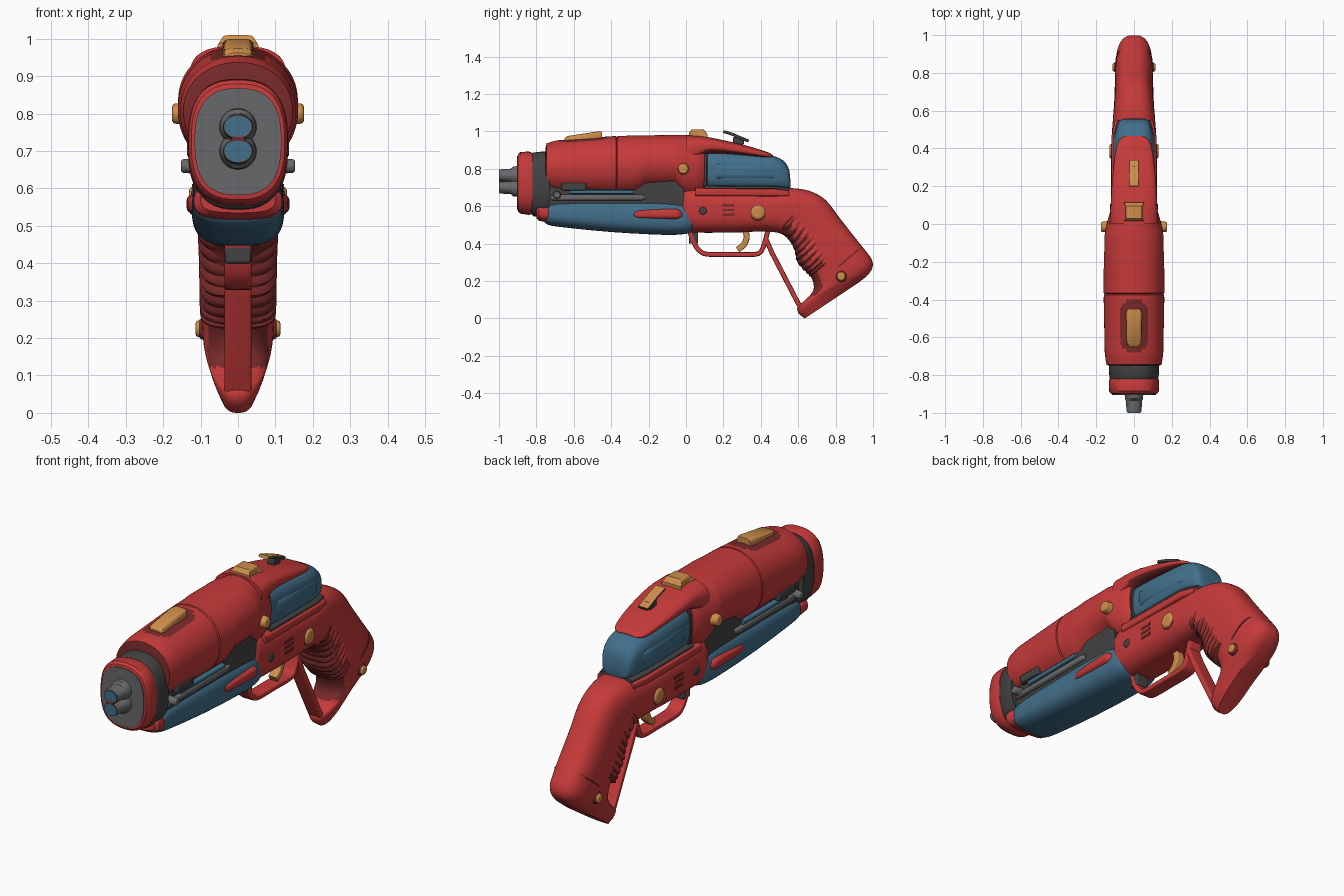
import bpy, bmesh, math
from mathutils import Vector, Matrix


def material(name, rgb):
    m = bpy.data.materials.new(name)
    m.diffuse_color = (*rgb, 1)
    return m


RED = material("red", (0.57, 0.042, 0.042))
DARK_RED = material("dark red", (0.19, 0.023, 0.023))
BLUE = material("blue", (0.055, 0.16, 0.26))
GREY = material("grey", (0.14, 0.14, 0.145))
DARK = material("dark grey", (0.055, 0.055, 0.055))
ORANGE = material("orange", (0.62, 0.27, 0.07))


def finish(name, bm, mat):
    bmesh.ops.recalc_face_normals(bm, faces=bm.faces)
    me = bpy.data.meshes.new(name)
    bm.to_mesh(me)
    bm.free()
    me.materials.append(mat)
    ob = bpy.data.objects.new(name, me)
    bpy.context.collection.objects.link(ob)
    return ob


def paint(ob, mat, rule):
    # second colour on faces chosen by centre and normal
    ob.data.materials.append(mat)
    for f in ob.data.polygons:
        if rule(f.center, f.normal):
            f.material_index = 1


def spline(rows, n):
    # Catmull-Rom subdivision of station rows
    out = []
    for i in range(len(rows) - 1):
        p = [rows[max(0, min(len(rows) - 1, i + k))] for k in (-1, 0, 1, 2)]
        for j in range(n):
            t = j / n
            out.append([0.5 * (2 * b + (c - a) * t + (2 * a - 5 * b + 4 * c - d) * t * t
                               + (3 * b - a - 3 * c + d) * t ** 3) for a, b, c, d in zip(*p)])
    return out + [rows[-1]]


def loft(name, rows, mat, e=2.4, n=40, smooth=0):
    # rows: top y, top z, bottom y, bottom z, half width; superellipse rings
    if smooth:
        rows = spline(rows, smooth)
    bm = bmesh.new()
    rings = []
    for ty, tz, by, bz, hx in rows:
        mid, half = Vector((0, (ty + by) / 2, (tz + bz) / 2)), Vector((0, (ty - by) / 2, (tz - bz) / 2))
        ring = []
        for k in range(n):
            a = 2 * math.pi * (k + 0.5) / n
            c, s = math.cos(a), math.sin(a)
            u, v = math.copysign(abs(c) ** (2 / e), c), math.copysign(abs(s) ** (2 / e), s)
            ring.append(bm.verts.new(mid + half * v + Vector((hx * u, 0, 0))))
        rings.append(ring)
    for a, b in zip(rings, rings[1:]):
        for k in range(n):
            bm.faces.new((a[k], a[(k + 1) % n], b[(k + 1) % n], b[k]))
    bm.faces.new(rings[0])
    bm.faces.new(rings[-1])
    return finish(name, bm, mat)


def along(name, rows, mat, e=2.4, n=40, smooth=0):
    # rows: y, top z, bottom z, half width
    return loft(name, [(y, t, y, b, w) for y, t, b, w in rows], mat, e, n, smooth)


def bar(name, pts, thick, hx, mat, smooth=0):
    # flat strap following a path in the side plane
    if smooth:
        pts = spline(pts, smooth)
    rows = []
    for i, (y, z) in enumerate(pts):
        a, b = pts[max(0, i - 1)], pts[min(len(pts) - 1, i + 1)]
        d = Vector((b[0] - a[0], b[1] - a[1])).normalized() * thick
        rows.append((y - d.y, z + d.x, y + d.y, z - d.x, hx))
    return loft(name, rows, mat, 6, 24)


def box(name, x, y, z, sx, sy, sz, mat, bevel=0.006):
    bm = bmesh.new()
    bmesh.ops.create_cube(bm, size=1, matrix=Matrix.Translation((x, y, z)) @ Matrix.Diagonal((sx, sy, sz, 1)))
    ob = finish(name, bm, mat)
    if bevel:
        m = ob.modifiers.new("bevel", "BEVEL")
        m.width, m.segments = bevel, 2


def button(name, y, z, r, x0, x1, mat):
    # round stud on both sides
    for s, side in ((1, "right"), (-1, "left")):
        bm = bmesh.new()
        bmesh.ops.create_cone(bm, cap_ends=True, segments=24, radius1=r, radius2=r * 0.8, depth=x1 - x0,
                              matrix=Matrix.Translation((s * (x0 + x1) / 2, y, z)) @ Matrix.Rotation(s * math.pi / 2, 4, 'Y'))
        m = finish(name + "_" + side, bm, mat).modifiers.new("bevel", "BEVEL")
        m.width, m.segments, m.limit_method = r * 0.22, 3, 'ANGLE'


# Muzzle collar, face and nozzles
along("muzzle_collar", [(-.90, .868, .582, .115), (-.897, .88, .57, .125), (-.885, .89, .56, .132), (-.84, .893, .553, .134),
                        (-.82, .885, .56, .13)], RED, 2.6)
along("muzzle_face", [(-.904, .868, .582, .116), (-.89, .868, .582, .116)], GREY, 2.6)
along("muzzle_band", [(-.83, .88, .56, .122), (-.815, .888, .545, .130), (-.765, .893, .54, .134), (-.73, .893, .55, .132)], DARK, 2.6)
along("muzzle_lip", [(-.80, .61, .535, .10), (-.785, .61, .522, .118), (-.745, .61, .515, .118), (-.73, .60, .52, .11)], RED, 3)
for nm, z in (("upper", .765), ("lower", .70)):
    along(nm + "_nozzle", [(-.90, z + .05, z - .05, .05), (-.925, z + .047, z - .047, .048), (-.935, z + .036, z - .036, .044),
                           (-.985, z + .033, z - .033, .04), (-.996, z + .031, z - .031, .038)], GREY, 2, 28)
    along(nm + "_nozzle_tip", [(-1.0, z + .028, z - .028, .035), (-.994, z + .028, z - .028, .035)], BLUE, 2, 28)
along("nozzle_core", [(-1.0, .75, .715, .017), (-.9, .75, .715, .017)], DARK_RED, 2, 20)

# Barrel shells over a dark core
along("barrel_core", [(-.78, .86, .53, .105), (-.01, .86, .53, .108)], DARK, 4)
shell = along("front_shell", [(-.75, .915, .69, .13), (-.745, .937, .675, .146), (-.70, .95, .665, .153)]
              + [(-.68 + .02 * k, .953 + .0015 * k, .66 - .0006 * k, .155 + .0004 * k) for k in range(15)]
              + [(-.375, .975, .652, .16), (-.37, .967, .66, .154)], RED, 2.1, 88)
paint(shell, DARK_RED, lambda c, n: n.y < -.6 or (c.z > .9 and (c.x / .075) ** 4 + ((c.y + .54) / .135) ** 4 < 1))
along("rear_shell", [(-.372, .967, .66, .154), (-.366, .976, .65, .161), (-.27, .978, .652, .161), (-.22, .979, .69, .16),
                     (-.06, .981, .70, .155), (-.055, .981, .695, .155), (-.037, .981, .67, .152), (-.02, .981, .655, .149),
                     (0, .98, .64, .145), (.05, .977, .64, .131), (.09, .97, .65, .12), (.10, .96, .66, .11)], RED, 2.1, 72)

# Lower blue housing and side rails
along("lower_housing", [(-.76, .59, .525, .085), (-.745, .615, .505, .108), (-.68, .635, .49, .118), (-.4, .642, .462, .123),
                        (-.12, .642, .447, .123), (.0, .625, .452, .118), (.04, .59, .47, .10)], BLUE, 2.9, 48, 3)
along("side_rail", [(-.72, .662, .63, .112), (-.70, .665, .628, .122), (-.24, .665, .628, .122), (-.22, .66, .635, .112)], GREY, 5)
along("rail_stripe", [(-.62, .688, .663, .126), (-.28, .688, .663, .126)], BLUE, 6)
along("side_accent", [(-.28, .567, .54, .12), (-.25, .584, .530, .133), (-.08, .592, .525, .138), (-.04, .588, .528, .135),
                      (-.02, .57, .54, .12)], RED, 4, 32, 2)
button("rail_knob", -.69, .66, .022, .10, .152, GREY)
for s in (-1, 1):
    box("shell_notch", s * .122, -.60, .705, .03, .13, .04, DARK)

# Receiver flowing into the grip
grip = loft("receiver_and_grip", [(-.02, .69, -.02, .48, .10), (0, .715, 0, .462, .117), (.1, .71, .1, .458, .121), (.28, .70, .28, .46, .121),
                                  (.44, .69, .42, .465, .12), (.56, .697, .51, .452, .113), (.66, .682, .56, .405, .106),
                                  (.745, .635, .588, .345, .102), (.82, .54, .60, .295, .10), (.89, .45, .635, .255, .10),
                                  (.95, .375, .672, .215, .098), (.992, .318, .682, .155, .096), (.998, .275, .645, .105, .09),
                                  (.975, .235, .598, .065, .078), (.94, .205, .60, .03, .065), (.92, .19, .635, .0, .05)],
            RED, 2.7, 48, 4)
paint(grip, DARK_RED, lambda c, n: c.y > .44 and .12 < c.z < .5 and n.y < -.4)
# Ribbed finger pad on the front of the grip
pad = spline([(.60, .59, .50, .475, .113), (.65, .55, .55, .425, .108), (.70, .495, .58, .36, .105),
              (.74, .43, .592, .303, .104), (.765, .37, .636, .25, .103), (.78, .32, .664, .222, .101)], 6)
for i, r in enumerate(pad):
    if i % 3 == 0:
        pad[i] = [r[0], r[1], r[2] + .004, r[3] + .004, r[4] - .006]
ribs = loft("grip_ribs", pad, RED, 3.2, 32)
paint(ribs, DARK_RED, lambda c, n: n.y < -.35 or n.z < -.3)
loft("butt_seam", [(.935, .385, .745, .222, .099), (.941, .378, .75, .216, .099)], DARK_RED, 2.7, 32)
bar("grip_strut", [(.425, .43), (.46, .35), (.60, .08), (.63, .03)], .013, .036, RED)

# Trigger and guard
bar("trigger_guard", [(.015, .48), (.045, .40), (.075, .36), (.12, .343), (.25, .342), (.37, .343), (.405, .365), (.425, .42), (.44, .48)],
    .013, .036, RED, 4)
box("guard_mount", 0, .04, .43, .07, .05, .06, DARK)
bar("trigger", [(.31, .48), (.325, .44), (.31, .395), (.275, .368)], .016, .022, ORANGE, 4)

# Rear blue chamber under the top fin
along("chamber_frame", [(.08, .90, .68, .098), (.11, .90, .68, .105), (.115, .90, .68, .10)], DARK, 4)
along("chamber_sill", [(.05, .70, .65, .119), (.47, .695, .65, .118), (.55, .685, .65, .10)], RED, 5)
along("sill_seam", [(.10, .712, .69, .110), (.47, .708, .69, .109), (.55, .70, .675, .085)], DARK, 5)
along("blue_chamber", [(.09, .90, .69, .099), (.2, .893, .685, .106), (.4, .878, .685, .105), (.48, .865, .685, .098),
                       (.53, .835, .685, .085), (.552, .79, .69, .07), (.558, .74, .70, .05)], BLUE, 3, 40, 3)
along("chamber_panel", [(.15, .83, .745, .10), (.17, .84, .735, .112), (.46, .825, .735, .108), (.49, .81, .745, .09)], BLUE, 4)
fin = along("top_fin", [(.0, .981, .80, .13), (.1, .972, .87, .123), (.2, .953, .878, .118), (.32, .925, .868, .107),
                        (.41, .898, .858, .092), (.448, .884, .857, .075), (.465, .872, .862, .045)], RED, 2.8, 40, 3)
paint(fin, DARK_RED, lambda c, n: n.z < -.5)

# Top sights
along("front_sight", [(-.65, .962, .93, .028), (-.635, .975, .93, .038), (-.47, 1.0, .94, .042), (-.45, .998, .94, .036)], ORANGE, 4)
along("middle_sight", [(.015, .99, .95, .055), (.03, 1.01, .95, .044), (.095, 1.01, .95, .044), (.115, .985, .95, .055)], ORANGE, 6)
sight = bar("rear_sight", [(.20, 1.0), (.25, .984), (.335, .948)], .008, .026, ORANGE)
paint(sight, DARK, lambda c, n: n.z < .3)
box("rear_sight_post", 0, .28, .95, .035, .06, .04, DARK)

# Side studs, slots and small marks
button("shell_stud", -.015, .80, .032, .13, .176, ORANGE)
button("receiver_stud_base", .385, .567, .052, .10, .124, DARK_RED)
button("receiver_stud", .385, .567, .043, .11, .131, ORANGE)
button("grip_stud_base", .83, .225, .034, .07, .104, DARK_RED)
button("grip_stud", .83, .225, .026, .08, .113, ORANGE)
button("receiver_pin", .09, .575, .024, .10, .126, DARK)
for s in (-1, 1):
    for z in (.555, .58, .605):
        box("vent_slot", s * .119, .228, z, .008, .065, .013, DARK_RED, 0)

# Smooth shading with crisp edges
bpy.ops.object.select_all(action='SELECT')
bpy.context.view_layer.objects.active = bpy.context.selected_objects[0]
bpy.ops.object.shade_smooth_by_angle(angle=math.radians(35))
